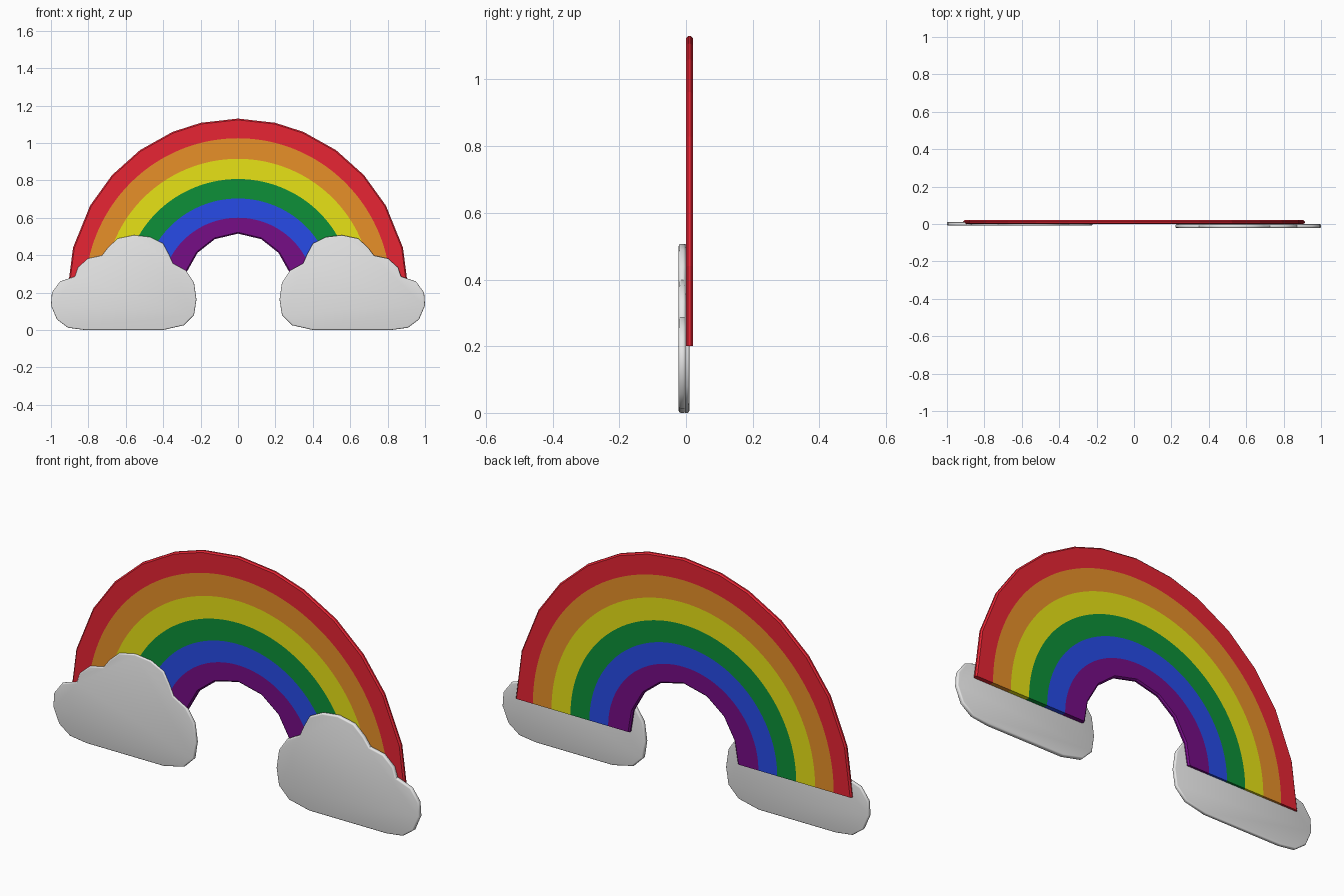
import bpy, bmesh, math

if "Cube" in bpy.data.objects:
    bpy.data.objects.remove(bpy.data.objects["Cube"])


def material(name, rgb):
    m = bpy.data.materials.new(name)
    m.diffuse_color = (*rgb, 1)
    m.use_nodes = True
    m.node_tree.nodes["Principled BSDF"].inputs["Base Color"].default_value = m.diffuse_color
    return m


def finish(name, bm, mats):
    bmesh.ops.recalc_face_normals(bm, faces=bm.faces[:])
    me = bpy.data.meshes.new(name)
    bm.to_mesh(me)
    bm.free()
    ob = bpy.data.objects.new(name, me)
    bpy.context.collection.objects.link(ob)
    for m in mats:
        me.materials.append(m)
    return ob


bands = [material("purple", (0.18, 0.004, 0.24)),
         material("blue", (0.02, 0.07, 0.80)),
         material("green", (0.004, 0.28, 0.04)),
         material("yellow", (0.80, 0.76, 0.008)),
         material("orange", (0.80, 0.28, 0.022)),
         material("red", (0.80, 0.018, 0.034))]
cloud_grey = material("cloud white", (0.80, 0.80, 0.80))

# Rainbow: faceted outer and inner rims, smooth colour boundaries between
BASE_Z, MID_Y, HALF, RIM = 0.2, 0.0105, 0.0105, 0.004
OUTER = [0, 15, 30, 42.5, 55, 67.5, 77.5, 90]
INNER = [0, 20, 42.5, 65, 90]


def arc_point(rx, rz, deg, keys=None):
    """Point on an elliptical arc, or on its chords when key angles are given."""
    if keys:
        full = keys + [180 - k for k in reversed(keys[:-1])]
        for a, b in zip(full, full[1:]):
            if a <= deg <= b:
                f = (deg - a) / (b - a)
                p, q = arc_point(rx, rz, a), arc_point(rx, rz, b)
                return p[0] + (q[0] - p[0]) * f, p[1] + (q[1] - p[1]) * f
    t = math.radians(deg)
    return rx * math.cos(t), BASE_Z + rz * math.sin(t)


# radius in x, radius in z, half thickness, rim angles, colour of the strip outside it
stations = [(0.293, 0.315, RIM, INNER, 0), (0.300, 0.322, HALF, INNER, 0),
            (0.408, 0.400, HALF, None, 1), (0.510, 0.503, HALF, None, 2),
            (0.613, 0.607, HALF, None, 3), (0.716, 0.715, HALF, None, 4),
            (0.817, 0.825, HALF, None, 5), (0.906, 0.923, HALF, OUTER, 5),
            (0.913, 0.930, RIM, OUTER, 5)]

bm = bmesh.new()
rows = []
for i in range(73):
    row = []
    for rx, rz, h, keys, _ in stations:
        x, z = arc_point(rx, rz, i * 2.5, keys)
        row.append([bm.verts.new((x, MID_Y + s * h, z)) for s in (-1, 1)])
    rows.append(row)


def quad(verts, colour):
    bm.faces.new(verts).material_index = colour


last = len(stations) - 1
for a, b in zip(rows, rows[1:]):
    for j in range(last):
        for s in (0, 1):
            quad((a[j][s], a[j + 1][s], b[j + 1][s], b[j][s]), stations[j][4])
    for j, colour in ((0, 0), (last, 5)):
        quad((a[j][0], a[j][1], b[j][1], b[j][0]), colour)
for row in (rows[0], rows[-1]):
    for j in range(last):
        quad((row[j][0], row[j][1], row[j + 1][1], row[j + 1][0]), stations[j][4])
finish("rainbow_arch", bm, bands)

# Clouds: one outline, mirrored, extruded and given rounded edges
OUTLINE = [(0.82, 0), (0.40, 0), (0.29, 0.025), (0.235, 0.08), (0.222, 0.163),
           (0.235, 0.254), (0.278, 0.318), (0.348, 0.356), (0.369, 0.404),
           (0.401, 0.463), (0.47, 0.497), (0.556, 0.507), (0.642, 0.489),
           (0.695, 0.441), (0.727, 0.398), (0.802, 0.382), (0.856, 0.334),
           (0.872, 0.286), (0.952, 0.259), (0.995, 0.2), (1.0, 0.131),
           (0.968, 0.056), (0.909, 0.012)]


def cloud(name, side, y0, y1, bevel):
    bm = bmesh.new()
    face = bm.faces.new([bm.verts.new((side * x, y0, z)) for x, z in OUTLINE])
    new = bmesh.ops.extrude_face_region(bm, geom=[face], use_keep_orig=True)["geom"]
    for v in new:
        if isinstance(v, bmesh.types.BMVert):
            v.co.y = y1
    edges = [e for e in bm.edges if abs(e.verts[0].co.y - e.verts[1].co.y) < 1e-5]
    bmesh.ops.recalc_face_normals(bm, faces=bm.faces[:])
    bmesh.ops.bevel(bm, geom=edges, offset=bevel, segments=3, profile=0.5,
                    affect='EDGES')
    ob = finish(name, bm, [cloud_grey])
    bpy.ops.object.select_all(action='DESELECT')
    ob.select_set(True)
    bpy.context.view_layer.objects.active = ob
    bpy.ops.object.shade_smooth_by_angle(angle=math.radians(35))


cloud("right_cloud", 1, -0.022, -0.001, 0.007)
cloud("left_cloud", -1, -0.008, 0.010, 0.006)
